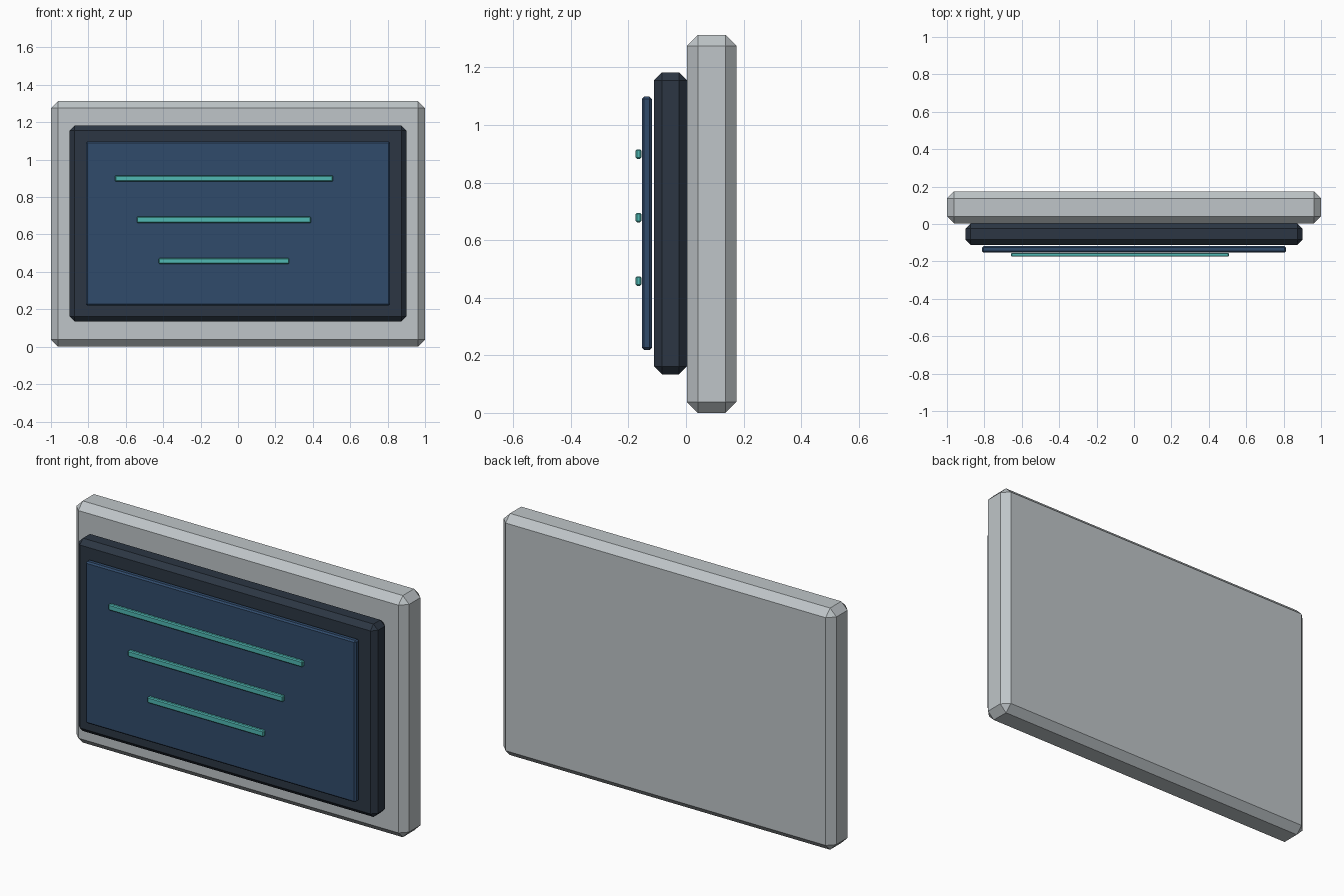
import bpy

if "Cube" in bpy.data.objects:
    bpy.data.objects.remove(bpy.data.objects["Cube"])


def material(name, rgb):
    m = bpy.data.materials.new(name)
    m.diffuse_color = (*rgb, 1)
    m.use_nodes = True
    m.node_tree.nodes["Principled BSDF"].inputs["Base Color"].default_value = m.diffuse_color
    return m


def chamfered_box(name, x, y, z, chamfer, mat):
    """Box spanning the given (min, max) ranges, with flat chamfered edges."""
    spans = (x, y, z)
    bpy.ops.mesh.primitive_cube_add(size=1, location=[(a + b) / 2 for a, b in spans])
    ob = bpy.context.object
    ob.name = name
    ob.scale = [b - a for a, b in spans]
    bpy.ops.object.transform_apply(location=False, rotation=False, scale=True)
    bevel = ob.modifiers.new("chamfer", 'BEVEL')
    bevel.width = chamfer
    bevel.segments = 1
    ob.data.materials.append(mat)
    return ob


shell = material("shell_grey", (0.52, 0.56, 0.58))
dark = material("bezel_dark", (0.025, 0.037, 0.056))
blue = material("screen_blue", (0.03, 0.07, 0.147))
teal = material("line_teal", (0.08, 0.48, 0.45))

# Back shell, bezel and screen, stacked towards the front
chamfered_box("back_panel", (-1, 1), (0.003, 0.175), (0, 1.313), 0.038, shell)
chamfered_box("bezel", (-0.9, 0.9), (-0.111, 0.003), (0.134, 1.182), 0.027, dark)
chamfered_box("screen", (-0.813, 0.813), (-0.153, -0.118), (0.219, 1.098), 0.008, blue)

# Raised display lines, shorter towards the bottom
for i in range(3):
    half = (1.166 - 0.234 * i) / 2
    zc = 0.899 - 0.2205 * i
    chamfered_box(f"display_line_{i + 1}", (-0.075 - half, -0.075 + half),
                  (-0.175, -0.154), (zc - 0.0165, zc + 0.0165), 0.005, teal)
